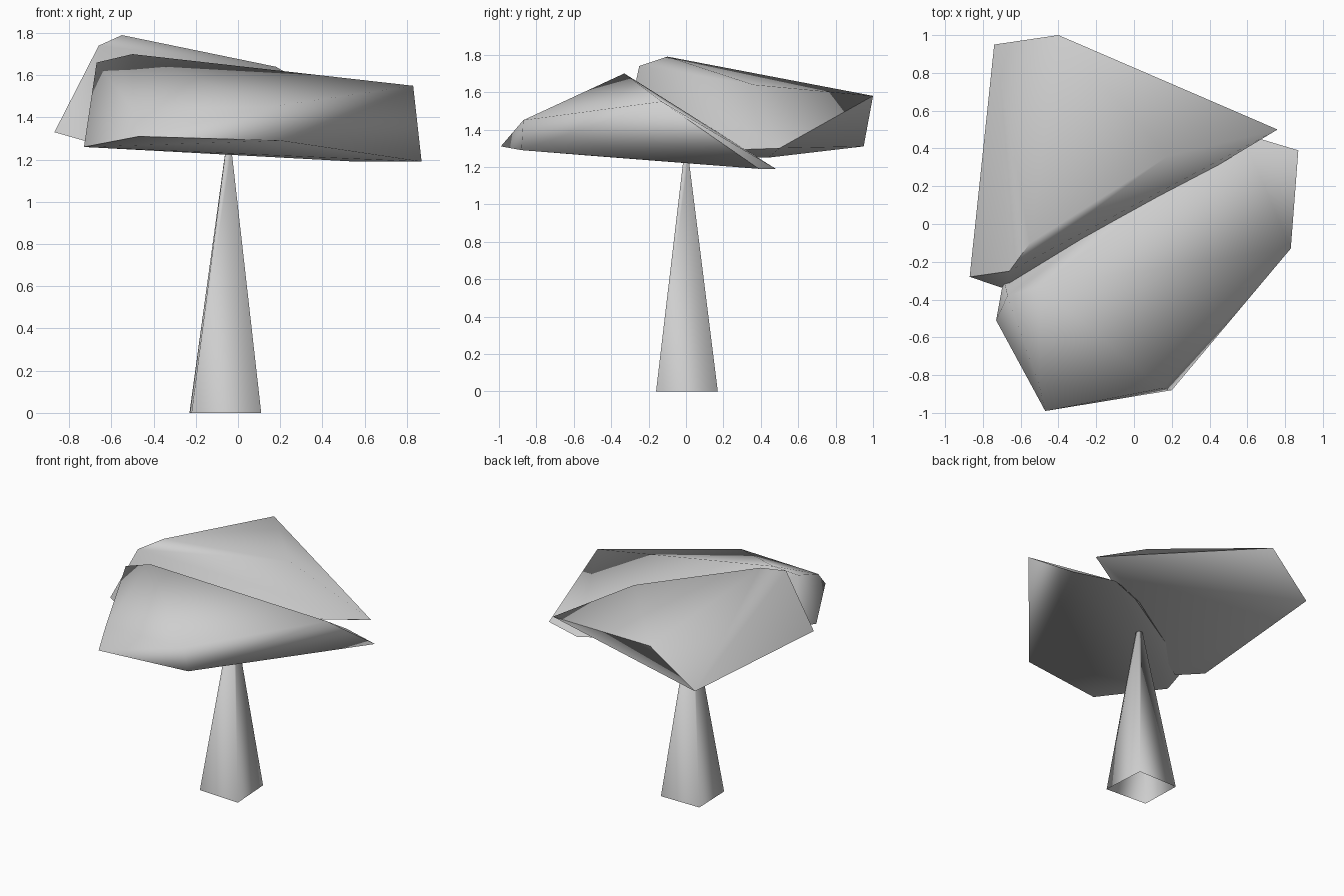
import bpy, bmesh, math

cube = bpy.data.objects.get("Cube")
if cube:
    bpy.data.objects.remove(cube, do_unlink=True)

grey = bpy.data.materials.new("light_grey")
grey.use_nodes = True
tone = (0.62, 0.62, 0.62, 1)
grey.diffuse_color = tone
grey.node_tree.nodes["Principled BSDF"].inputs["Base Color"].default_value = tone


def finish(name, bm, angle):
    bmesh.ops.recalc_face_normals(bm, faces=bm.faces[:])
    mesh = bpy.data.meshes.new(name)
    bm.to_mesh(mesh)
    bm.free()
    mesh.materials.append(grey)
    obj = bpy.data.objects.new(name, mesh)
    bpy.context.collection.objects.link(obj)
    bpy.ops.object.select_all(action='DESELECT')
    obj.select_set(True)
    bpy.context.view_layer.objects.active = obj
    bpy.ops.object.shade_smooth_by_angle(angle=math.radians(angle))
    return obj


def faceted_canopy(name, corners):
    """Wrap a skin around a few corner points."""
    bm = bmesh.new()
    for corner in corners:
        bm.verts.new(corner)
    hull = bmesh.ops.convex_hull(bm, input=bm.verts[:])
    loose = set(hull["geom_interior"]) | set(hull["geom_unused"])
    bmesh.ops.delete(bm, geom=[v for v in loose if isinstance(v, bmesh.types.BMVert)],
                     context='VERTS')
    return finish(name, bm, 65)


# Front canopy: ridge, brow, then lower rim
faceted_canopy("front_canopy", [
    (-0.67, -0.38, 1.66), (-0.5, -0.33, 1.7), (0.83, -0.13, 1.55),
    (-0.5, -0.86, 1.44), (0.15, -0.87, 1.45),
    (-0.73, -0.51, 1.26), (-0.47, -0.99, 1.31), (0.2, -0.88, 1.29),
    (0.87, 0.39, 1.19), (0.57, 0.48, 1.19), (0.28, 0.35, 1.21),
    (-0.69, -0.29, 1.3),
])

# Back canopy: ridge, then lower rim
faceted_canopy("back_canopy", [
    (-0.55, -0.1, 1.79), (-0.66, -0.25, 1.74), (0.18, 0.36, 1.64),
    (-0.4, 1.0, 1.58), (0.76, 0.5, 1.3),
    (-0.87, -0.28, 1.33), (-0.74, 0.95, 1.31), (0.48, 0.44, 1.25),
    (-0.66, -0.35, 1.27),
])

# Trunk: four-sided taper, open underneath
bm = bmesh.new()
base = [(0.11, -0.16), (0.09, 0.17), (-0.23, 0.17), (-0.22, -0.14)]
tip_x, taper = -0.04, 0.08
low = [bm.verts.new((x, y, 0)) for x, y in base]
high = [bm.verts.new((tip_x + x * taper, y * taper, 1.25)) for x, y in base]
for i in range(4):
    j = (i + 1) % 4
    bm.faces.new((low[i], low[j], high[j], high[i]))
bm.faces.new(high)
finish("trunk", bm, 100)
